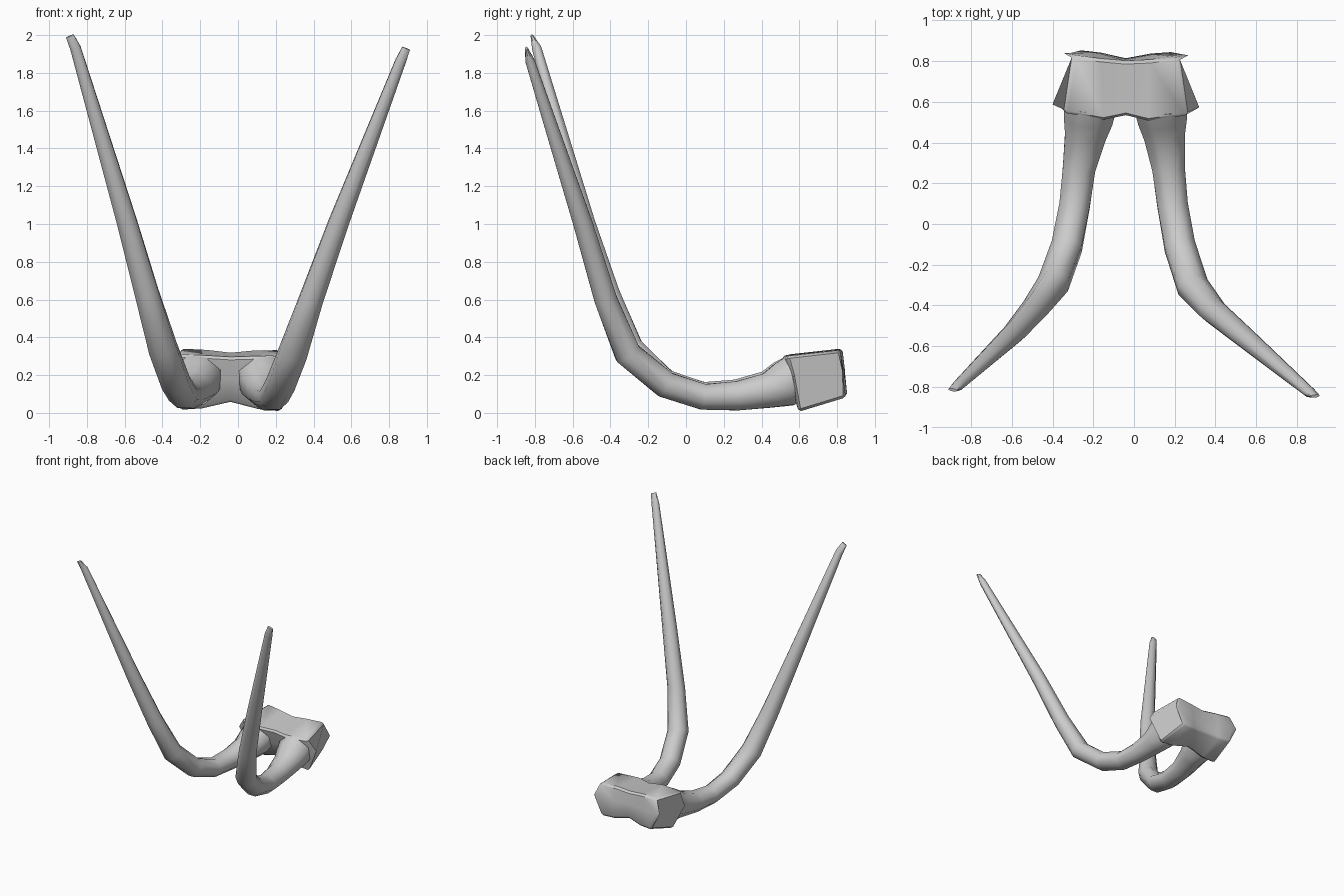
import bpy, bmesh, math
from mathutils import Vector

if "Cube" in bpy.data.objects:
    bpy.data.objects.remove(bpy.data.objects["Cube"])


def finish(bm, name, angle):
    bmesh.ops.recalc_face_normals(bm, faces=bm.faces)
    me = bpy.data.meshes.new(name)
    bm.to_mesh(me)
    bm.free()
    ob = bpy.data.objects.new(name, me)
    bpy.context.collection.objects.link(ob)
    bpy.ops.object.select_all(action='DESELECT')
    ob.select_set(True)
    bpy.context.view_layer.objects.active = ob
    bpy.ops.object.shade_smooth_by_angle(angle=math.radians(angle))
    return ob


def loft(bm, rings):
    loops = [[bm.verts.new(p) for p in r] for r in rings]
    n = len(loops[0])
    for a, b in zip(loops, loops[1:]):
        for i in range(n):
            j = (i + 1) % n
            bm.faces.new((a[i], a[j], b[j], b[i]))
    bm.faces.new(loops[0])
    bm.faces.new(loops[-1])


# Horns: tapered eight-sided sweeps, (half width, half depth) shared by both sides
SIZES = [(.13, .12), (.12, .12), (.10, .092), (.08, .077), (.075, .068), (.075, .07),
         (.075, .07), (.063, .06), (.053, .051), (.028, .025), (.022, .007)]
RIGHT = [(.13, .6, .2), (.14, .52, .15), (.15, .43, .118), (.17, .27, .09), (.19, .09, .085),
         (.225, -.11, .15), (.29, -.31, .315), (.387, -.425, .6), (.53, -.545, 1.0),
         (.86, -.825, 1.86), (.89, -.845, 1.93)]
LEFT = [(-.215, .6, .2), (-.225, .52, .16), (-.24, .43, .13), (-.27, .27, .1), (-.292, .09, .095),
        (-.33, -.11, .16), (-.397, -.295, .34), (-.482, -.41, .63), (-.585, -.53, 1.0),
        (-.86, -.79, 1.93), (-.89, -.815, 1.995)]


def horn(name, path):
    pts = [Vector(p) for p in path]
    rings = []
    for i, (p, (w, d)) in enumerate(zip(pts, SIZES)):
        t = (pts[min(i + 1, len(pts) - 1)] - pts[max(i - 1, 0)]).normalized()
        u = Vector((1, 0, 0))
        u = (u - t * u.dot(t)).normalized()
        v = t.cross(u)
        k = 1 / math.cos(math.pi / 8)
        angles = [math.pi / 8 + math.pi / 4 * a for a in range(8)]
        rings.append([p + u * w * k * math.cos(a) + v * d * k * math.sin(a) for a in angles])
    bm = bmesh.new()
    loft(bm, rings)
    return finish(bm, name, 50)


horn("right_horn", RIGHT)
horn("left_horn", LEFT)

# Base block: two chunky lobes joined by a pinched centre groove
CENTRE = [(0, .53, .295), (0, .565, .18), (0, .61, .055), (0, .815, .105), (0, .805, .22), (0, .80, .32)]
LOBE = [(.11, .505, .30), (.13, .54, .18), (.15, .60, .018), (.12, .84, .085), (.13, .835, .22), (.12, .808, .333)]
OUTER = [(.30, .535, .305), (.345, .575, .21), (.27, .60, .008), (.23, .852, .085), (.29, .835, .23), (.26, .825, .338)]


def side(section, s):
    return [Vector((s * x - .04, y - .02 * (s * x), z - .015 * (s * x))) for x, y, z in section]


bm = bmesh.new()
loft(bm, [side(OUTER, -1), side(LOBE, -1), side(CENTRE, 1), side(LOBE, 1), side(OUTER, 1)])
bmesh.ops.recalc_face_normals(bm, faces=bm.faces)
edges = [e for e in bm.edges if e.calc_face_angle() > math.radians(50)]
bmesh.ops.bevel(bm, geom=edges, offset=.015, segments=1, affect='EDGES')
finish(bm, "base_block", 40)
